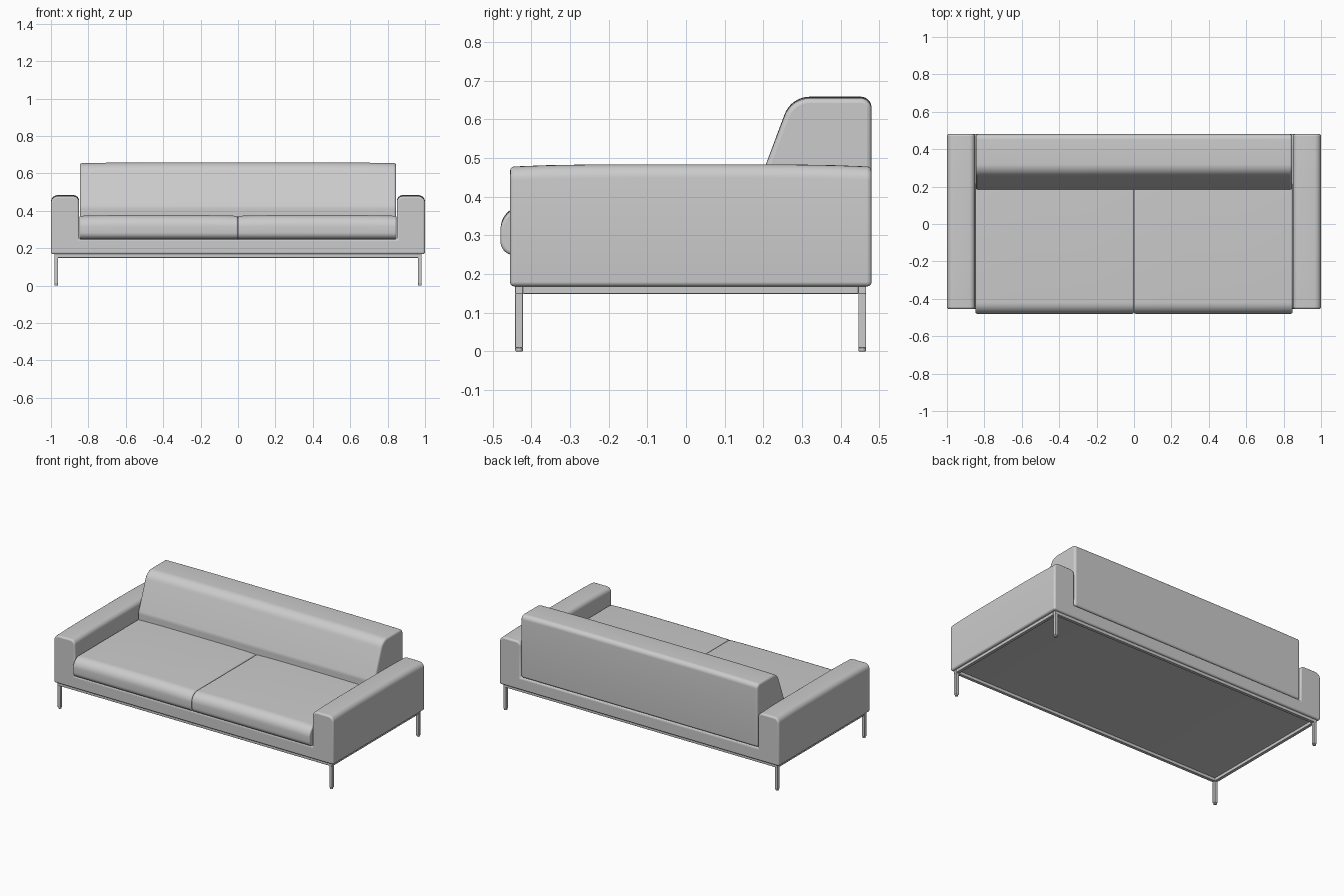
import bpy, bmesh, math
from mathutils import Vector

if "Cube" in bpy.data.objects:
    bpy.data.objects.remove(bpy.data.objects["Cube"])


def rounded(corners, steps=6):
    """Turn (u, v, radius) corners into a polygon with true arcs."""
    out, n = [], len(corners)
    for i, (u, v, r) in enumerate(corners):
        p = Vector((u, v))
        if r == 0:
            out.append(p)
            continue
        a = (Vector(corners[i - 1][:2]) - p).normalized()
        b = (Vector(corners[(i + 1) % n][:2]) - p).normalized()
        half = a.angle(b) / 2
        c = p + (a + b).normalized() * r / math.sin(half)
        s = p + a * r / math.tan(half) - c
        e = p + b * r / math.tan(half) - c
        out += [c + s.lerp(e, 0.5 + 0.5 * math.tan((2 * k / steps - 1) * (math.pi / 2 - half))
                           / math.tan(math.pi / 2 - half)).normalized() * r
                for k in range(steps + 1)]
    return out


def finish(name, bm, bevel, segments):
    bmesh.ops.recalc_face_normals(bm, faces=bm.faces)
    mesh = bpy.data.meshes.new(name)
    bm.to_mesh(mesh)
    bm.free()
    ob = bpy.data.objects.new(name, mesh)
    bpy.context.collection.objects.link(ob)
    if bevel:
        mod = ob.modifiers.new("soft_edges", 'BEVEL')
        mod.width, mod.segments = bevel, segments
        mod.limit_method, mod.angle_limit = 'ANGLE', math.radians(40)
        mod.use_clamp_overlap = False
    bpy.ops.object.select_all(action='DESELECT')
    ob.select_set(True)
    bpy.context.view_layer.objects.active = ob
    bpy.ops.object.shade_smooth_by_angle(angle=math.radians(40))
    return ob


def prism(name, profile, axis, a, b, bevel, crown=0, crown_z=0, stations=10):
    """Sweep a profile along x or y; points above crown_z bow up midway."""
    bm = bmesh.new()
    rings = []
    for k in range(stations + 1):
        t = k / stations
        s = a + (b - a) * t
        drop = crown * (2 * t - 1) ** 4
        ring = []
        for u, v in profile:
            z = v - drop if v > crown_z else v
            ring.append(bm.verts.new((s, u, z) if axis == 'x' else (u, s, z)))
        rings.append(ring)
    n = len(profile)
    for r0, r1 in zip(rings, rings[1:]):
        for i in range(n):
            j = (i + 1) % n
            bm.faces.new((r0[i], r0[j], r1[j], r1[i]))
    bm.faces.new(rings[0])
    bm.faces.new(rings[-1])
    return finish(name, bm, bevel, 3)


def box(name, x0, x1, y0, y1, z0, z1, bevel=0.0015):
    bm = bmesh.new()
    bmesh.ops.create_cube(bm, size=1)
    for v in bm.verts:
        v.co = ((x0 + x1) / 2 + v.co.x * (x1 - x0),
                (y0 + y1) / 2 + v.co.y * (y1 - y0),
                (z0 + z1) / 2 + v.co.z * (z1 - z0))
    return finish(name, bm, bevel, 2)


# U-shaped body: base and both arms in one piece
half_body = [(1, 0.168, 0.012), (1, 0.484, 0.035), (0.85, 0.484, 0.03), (0.85, 0.248, 0)]
body = half_body + [(-u, v, r) for u, v, r in reversed(half_body)]
prism("body_with_arms", rounded(body), 'y', -0.455, 0.48, 0.01, 0.006, 0.4)

# Backrest
back = [(0.183, 0.25, 0), (0.48, 0.25, 0.015), (0.48, 0.659, 0.028),
        (0.272, 0.659, 0.07), (0.183, 0.42, 0.06)]
prism("backrest", rounded(back, 8), 'x', -0.846, 0.846, 0.012, 0.004, 0.5)

# Two seat cushions
seat = [(-0.48, 0.249, 0.035), (0.22, 0.249, 0), (0.22, 0.377, 0), (-0.48, 0.377, 0.06)]
for side, x0, x1 in (("left", -0.847, -0.001), ("right", 0.001, 0.847)):
    prism("seat_cushion_" + side, rounded(seat, 8), 'x', x0, x1, 0.008, 0.004, 0.32)

# Base frame rails
W, X, Y0, Y1 = 0.02, 0.982, -0.442, 0.466
box("front_rail", -X, X, Y0, Y0 + W, 0.149, 0.169)
box("back_rail", -X, X, Y1 - W, Y1, 0.149, 0.169)
for side, x0 in (("left", -X), ("right", X - W)):
    box("side_rail_" + side, x0, x0 + W, Y0 + W, Y1 - W, 0.149, 0.169)
    # Legs with small glides
    for end, y0 in (("front", Y0), ("back", Y1 - W)):
        box(f"{end}_leg_{side}", x0, x0 + W, y0, y0 + W, 0.009, 0.15)
        bm = bmesh.new()
        bmesh.ops.create_cone(bm, cap_ends=True, segments=20, radius1=0.01,
                              radius2=0.01, depth=0.01)
        bmesh.ops.translate(bm, verts=bm.verts, vec=(x0 + W / 2, y0 + W / 2, 0.005))
        finish(f"{end}_glide_{side}", bm, 0.002, 2)
